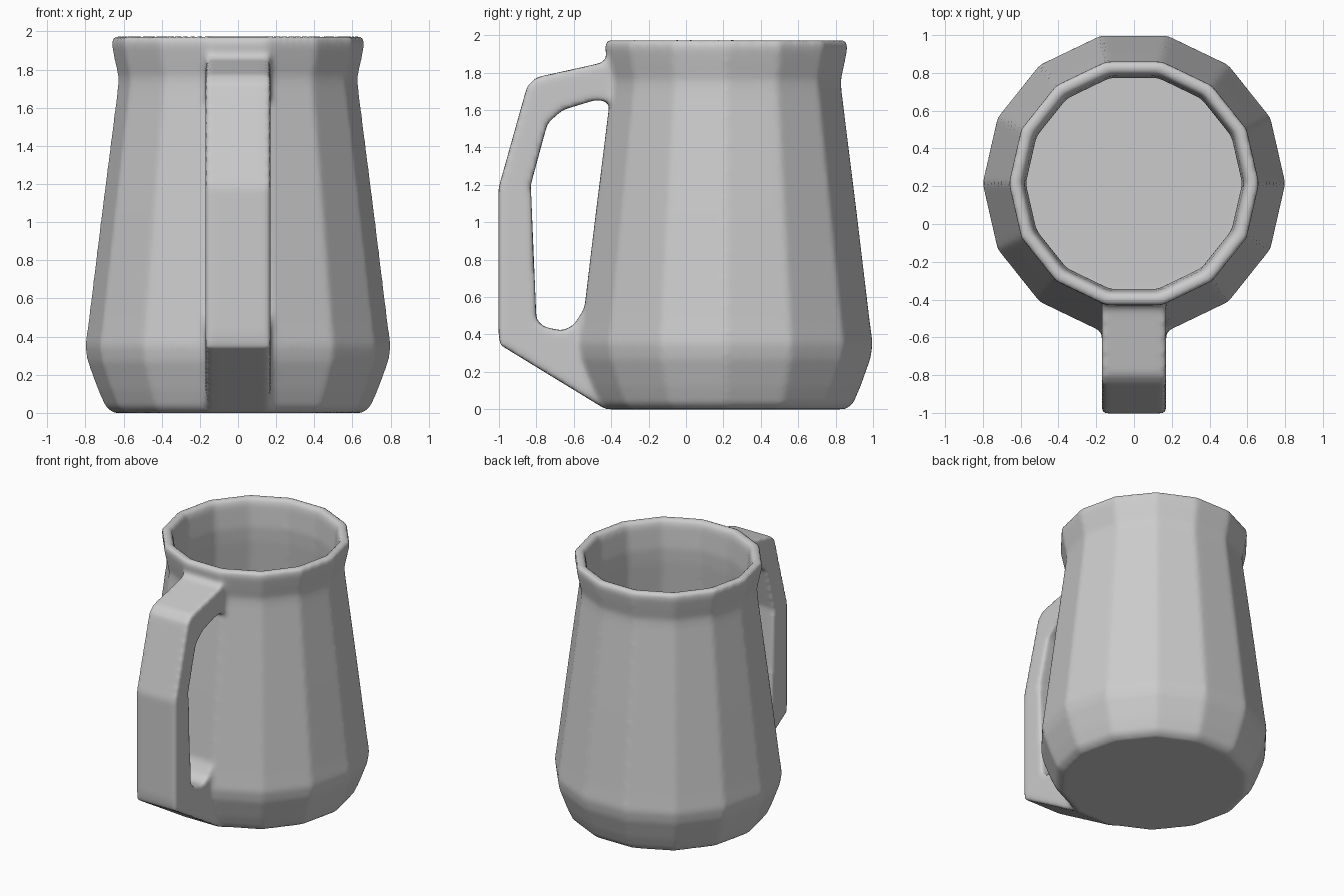
import bpy, bmesh, math

if "Cube" in bpy.data.objects:
    bpy.data.objects.remove(bpy.data.objects["Cube"])

SIDES = 14
CENTRE_Y = 0.215

clay = bpy.data.materials.new("grey clay")
clay.diffuse_color = (0.6, 0.6, 0.6, 1)
clay.use_nodes = True
clay.node_tree.nodes["Principled BSDF"].inputs["Base Color"].default_value = clay.diffuse_color


def make_object(name, bm):
    bmesh.ops.recalc_face_normals(bm, faces=bm.faces)
    mesh = bpy.data.meshes.new(name)
    bm.to_mesh(mesh)
    bm.free()
    mesh.materials.append(clay)
    obj = bpy.data.objects.new(name, mesh)
    bpy.context.collection.objects.link(obj)
    return obj


# Fourteen-sided body: outer wall, rolled rim, then inner wall and floor
profile = [(0.655, 0.0), (0.695, 0.03), (0.735, 0.12), (0.79, 0.27),
           (0.803, 0.35), (0.785, 0.48), (0.715, 1.05), (0.632, 1.70),
           (0.628, 1.76), (0.648, 1.85), (0.664, 1.93), (0.660, 1.975),
           (0.602, 1.975), (0.585, 1.93), (0.572, 1.76), (0.578, 1.65),
           (0.64, 1.05), (0.70, 0.48), (0.70, 0.35), (0.62, 0.12)]
bm = bmesh.new()
rings = []
for r, z in profile:
    rings.append([bm.verts.new((r * math.cos(math.tau * i / SIDES),
                                CENTRE_Y + r * math.sin(math.tau * i / SIDES), z))
                  for i in range(SIDES)])
for a, b in zip(rings, rings[1:]):
    for i in range(SIDES):
        j = (i + 1) % SIDES
        bm.faces.new((a[i], a[j], b[j], b[i]))
bm.faces.new(rings[0])
bm.faces.new(rings[-1])
mug = make_object("mug", bm)

# Handle: side outline (y, z) extruded across x, ends buried in the wall
outline = [(-0.43, 0.0), (-0.995, 0.345), (-1.003, 0.42), (-1.003, 1.18),
           (-0.85, 1.725), (-0.80, 1.775), (-0.46, 1.85), (-0.39, 1.89),
           (-0.38, 1.64), (-0.48, 1.655), (-0.66, 1.60), (-0.74, 1.53),
           (-0.83, 1.20), (-0.80, 0.48), (-0.76, 0.44), (-0.66, 0.42),
           (-0.60, 0.45), (-0.53, 0.56), (-0.51, 0.35), (-0.42, 0.06)]
bm = bmesh.new()
side = bm.faces.new([bm.verts.new((-0.17, y, z)) for y, z in outline])
new = bmesh.ops.extrude_face_region(bm, geom=[side])["geom"]
bmesh.ops.translate(bm, vec=(0.34, 0, 0),
                    verts=[v for v in new if isinstance(v, bmesh.types.BMVert)])
handle = make_object("handle", bm)

# Fuse the handle into the body and soften every edge
bpy.ops.object.select_all(action='DESELECT')
handle.select_set(True)
mug.select_set(True)
bpy.context.view_layer.objects.active = mug
bpy.ops.object.join()
remesh = mug.modifiers.new("fuse", 'REMESH')
remesh.mode = 'VOXEL'
remesh.voxel_size = 0.018
remesh.use_smooth_shade = True
soften = mug.modifiers.new("soften", 'SMOOTH')
soften.factor = 0.5
soften.iterations = 6
